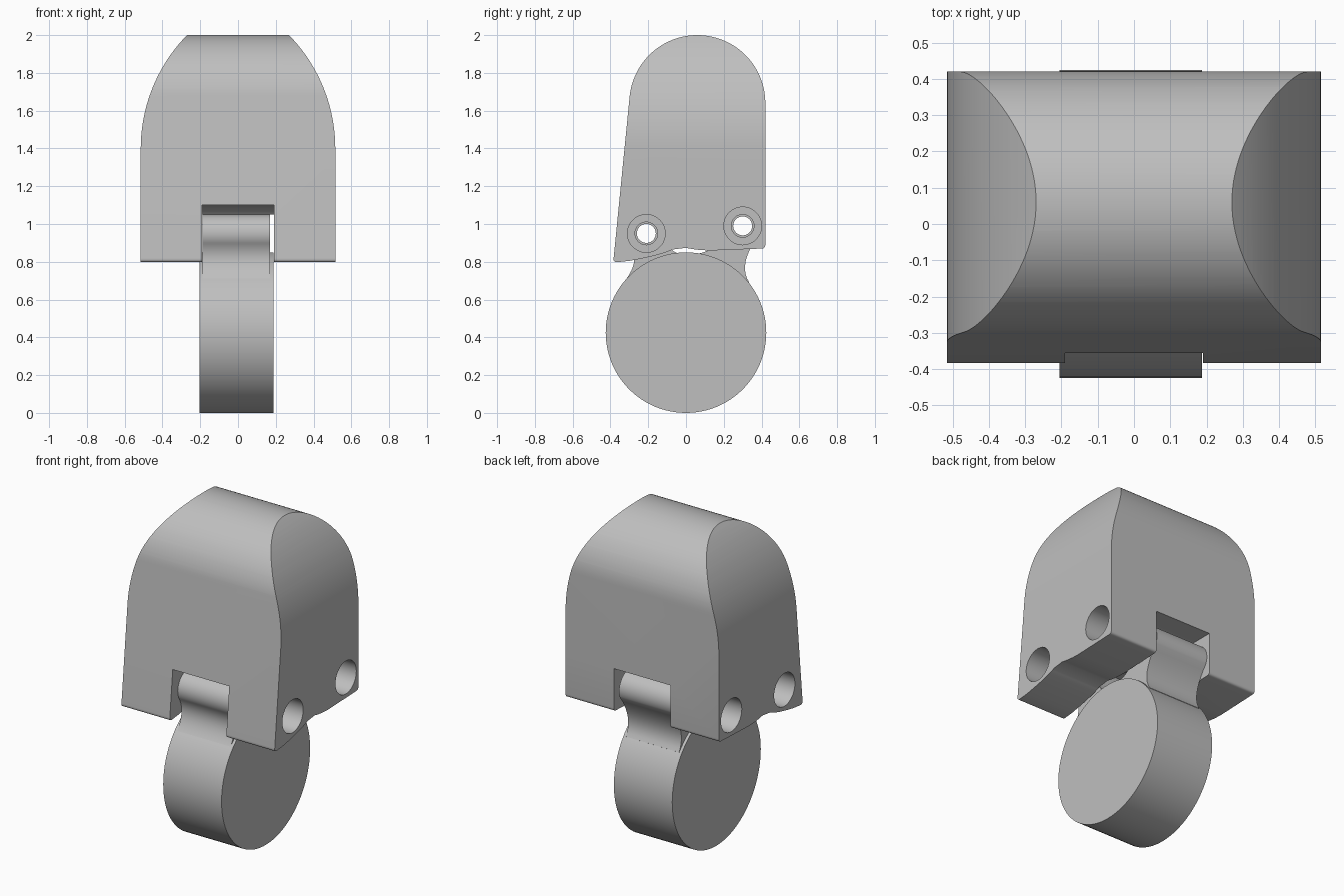
import bpy, bmesh
from math import sin, cos, pi, radians, asin
from mathutils import Vector

if "Cube" in bpy.data.objects:
    bpy.data.objects.remove(bpy.data.objects["Cube"])

grey = bpy.data.materials.new("plain grey")
grey.use_nodes = True
colour = (0.52, 0.52, 0.52, 1)
grey.diffuse_color = colour
grey.node_tree.nodes["Principled BSDF"].inputs["Base Color"].default_value = colour


def arc(c, r, a0, a1, n):
    """Points on an arc, angles in degrees."""
    steps = [radians(a0 + (a1 - a0) * i / n) for i in range(n + 1)]
    return [(c[0] + r * cos(a), c[1] + r * sin(a)) for a in steps]


def bend(a, b, c, n=10):
    """Quadratic curve from a to c pulled towards b."""
    a, b, c = Vector(a), Vector(b), Vector(c)
    return [tuple(a * (1 - t) ** 2 + b * 2 * t * (1 - t) + c * t * t)
            for t in [i / n for i in range(n + 1)]]


def extrude(name, profile, lo, hi, axis="x"):
    """Prism of a side (y, z) or front (x, z) profile along the axis."""
    bm = bmesh.new()
    rings = []
    for d in (lo, hi):
        rings.append([bm.verts.new((d, u, v) if axis == "x" else (u, d, v))
                      for u, v in profile])
    n = len(profile)
    for ring in rings:
        bm.faces.new(ring)
    for i in range(n):
        j = (i + 1) % n
        bm.faces.new((rings[0][i], rings[0][j], rings[1][j], rings[1][i]))
    bmesh.ops.recalc_face_normals(bm, faces=bm.faces)
    mesh = bpy.data.meshes.new(name)
    bm.to_mesh(mesh)
    bm.free()
    mesh.materials.append(grey)
    obj = bpy.data.objects.new(name, mesh)
    bpy.context.collection.objects.link(obj)
    return obj


def select(obj):
    bpy.ops.object.select_all(action="DESELECT")
    obj.select_set(True)
    bpy.context.view_layer.objects.active = obj


def boolean(obj, cutter, operation="DIFFERENCE"):
    select(obj)
    mod = obj.modifiers.new("cut", "BOOLEAN")
    mod.operation, mod.object, mod.solver = operation, cutter, "EXACT"
    bpy.ops.object.modifier_apply(modifier=mod.name)
    bpy.data.objects.remove(cutter)


def drill(obj, centre, r, lo, hi):
    boolean(obj, extrude("drill", arc(centre, r, 0, 352.5, 47), lo, hi))


def smooth(obj):
    select(obj)
    bpy.ops.object.shade_smooth_by_angle(angle=radians(30))


front_pin, back_pin = (-0.21, 0.95), (0.3, 0.99)
half = 0.515

# Housing: rounded side profile with a bottom edge that clears the wheel
side = arc((0.06, 1.64), 0.36, 0, 174.3, 56)
side += bend((-0.383, 0.82), (-0.387, 0.798), (-0.365, 0.798), 5)
side += bend((-0.3, 0.805), (-0.13, 0.835), (-0.07, 0.865), 8)
side += bend((0, 0.874), (0.06, 0.86), (0.14, 0.86), 6)
side += bend((0.4, 0.87), (0.42, 0.87), (0.42, 0.89), 5)
housing = extrude("housing", side, -half, half)

# Shoulders of the housing curve inward toward the top
radius = 0.857
edge = arc((half - radius, 1.4), radius, 0, 47, 28)
shoulders = [(half, 0.5)] + edge
shoulders += [(-x, z) for x, z in reversed(shoulders)]
boolean(housing, extrude("shoulders", shoulders, -1, 1, "y"), "INTERSECT")

# Slot through the housing, with a pocket around each knuckle
slot = [(-0.8, 0.6), (0.8, 0.6), (0.8, 1.13)]
slot += arc(back_pin, 0.14, 90, 155, 12)
slot += arc(front_pin, 0.15, 42, 90, 10) + [(-0.8, 1.10)]
boolean(housing, extrude("slot", slot, -0.19, 0.19))

# Wide bores from each side, narrowing to the pin holes
for pin in (front_pin, back_pin):
    drill(housing, pin, 0.06, -1, 1)
    drill(housing, pin, 0.1, 0.26, 1)
    drill(housing, pin, 0.1, -1, -0.26)
smooth(housing)

# Arms: drilled knuckles on necks that flare into the wheel
knuckle = arc(front_pin, 0.1, -10, 215, 36)
front = knuckle + bend(knuckle[-1], (-0.24, 0.8), (-0.33, 0.69))[1:]
front += [(-0.2, 0.6), (-0.05, 0.6)]
front += bend((-0.03, 0.84), (-0.1, 0.86), knuckle[0])[:-1]

knuckle = arc(back_pin, 0.1, -25, 200, 36)
back = knuckle + bend(knuckle[-1], (0.17, 0.86), (0.05, 0.84))[1:]
back += [(0.05, 0.6), (0.2, 0.6)]
back += bend((0.335, 0.69), (0.27, 0.79), knuckle[0])[:-1]

for name, profile, pin in (("front_arm", front, front_pin),
                           ("back_arm", back, back_pin)):
    arm = extrude(name, profile, -0.188, 0.17)
    drill(arm, pin, 0.05, -1, 1)
    smooth(arm)

# Wheel: plain disc under the arms
wheel = extrude("wheel", arc((0, 0.425), 0.425, 0, 356.25, 95), -0.205, 0.187)
smooth(wheel)
